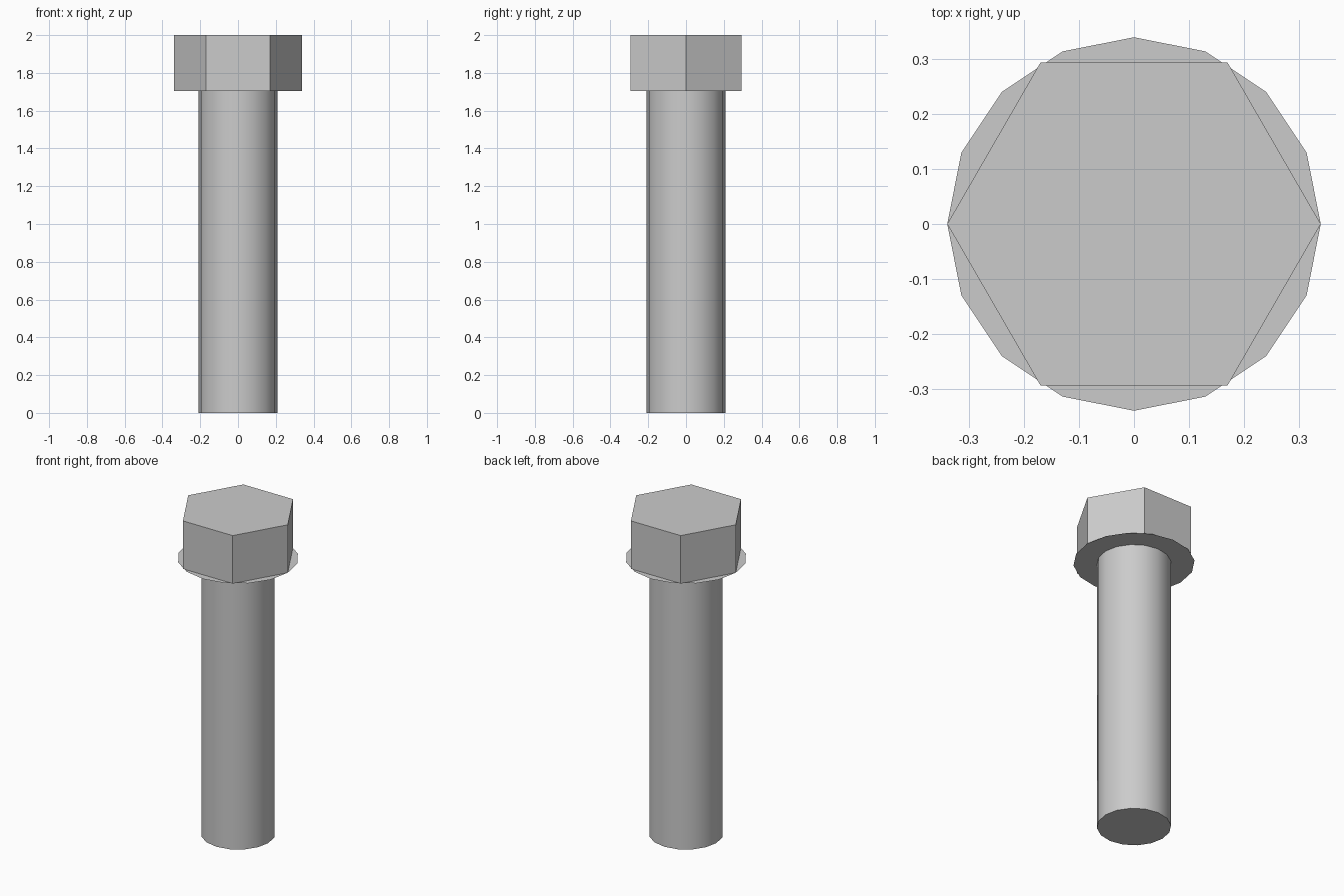
import bpy
import bmesh
import math

if "Cube" in bpy.data.objects:
    bpy.data.objects.remove(bpy.data.objects["Cube"], do_unlink=True)

HEAD_BASE, TOP = 1.704, 2.0
HEAD_RADIUS, SHAFT_RADIUS = 0.34, 0.208

steel = bpy.data.materials.new("grey steel")
steel.use_nodes = True
colour = (0.6, 0.6, 0.6, 1)
steel.diffuse_color = colour
steel.node_tree.nodes["Principled BSDF"].inputs["Base Color"].default_value = colour


def ring(bm, sides, radius, z):
    turn = 2 * math.pi / sides
    return [bm.verts.new((radius * math.cos(i * turn), radius * math.sin(i * turn), z))
            for i in range(sides)]


def bridge(bm, low, high):
    n = len(low)
    return [bm.faces.new((low[i], low[(i + 1) % n], high[(i + 1) % n], high[i]))
            for i in range(n)]


def finish(bm, name):
    mesh = bpy.data.meshes.new(name)
    bm.to_mesh(mesh)
    bm.free()
    mesh.materials.append(steel)
    obj = bpy.data.objects.new(name, mesh)
    bpy.context.collection.objects.link(obj)
    return obj


# Hexagonal head, open below where the flange closes it
bm = bmesh.new()
low, high = ring(bm, 6, HEAD_RADIUS, HEAD_BASE), ring(bm, 6, HEAD_RADIUS, TOP)
bridge(bm, low, high)
bm.faces.new(high)
finish(bm, "hex_head")

# Flat sixteen-sided flange, a thin sheet under the head
bm = bmesh.new()
inner = ring(bm, 16, SHAFT_RADIUS, HEAD_BASE)
outer = ring(bm, 16, HEAD_RADIUS, HEAD_BASE)
bridge(bm, inner, outer)
bmesh.ops.reverse_faces(bm, faces=[f for f in bm.faces if f.normal.z > 0])
bm.normal_update()
for face in bm.faces:
    if face.normal.z > 0:
        face.normal_flip()
finish(bm, "flange")

# Round shaft with smooth sides and a flat end
bm = bmesh.new()
low, high = ring(bm, 16, SHAFT_RADIUS, 0), ring(bm, 16, SHAFT_RADIUS, HEAD_BASE)
for face in bridge(bm, low, high):
    face.smooth = True
bm.faces.new(low[::-1])
shaft = finish(bm, "shaft")
bpy.ops.object.select_all(action='DESELECT')
shaft.select_set(True)
bpy.context.view_layer.objects.active = shaft
bpy.ops.object.shade_smooth_by_angle(angle=math.radians(40))
